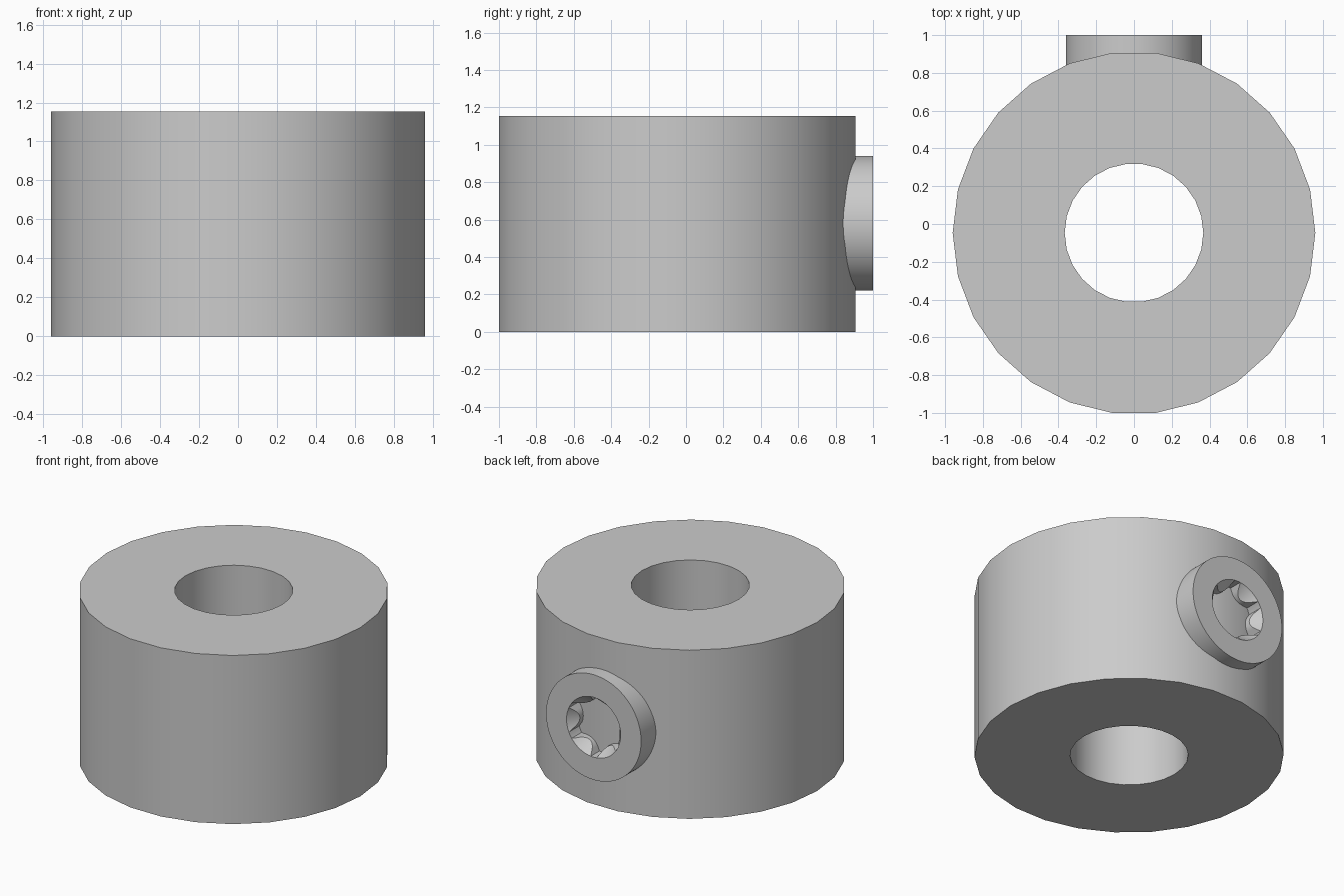
import bpy
import bmesh
import math

cube = bpy.data.objects.get("Cube")
if cube:
    bpy.data.objects.remove(cube, do_unlink=True)

steel = bpy.data.materials.new("plain grey steel")
steel.use_nodes = True
GREY = (0.6, 0.6, 0.6, 1)
steel.diffuse_color = GREY
steel.node_tree.nodes["Principled BSDF"].inputs["Base Color"].default_value = GREY


def ring(count, point):
    """Points around a full turn, each given by point(angle)."""
    return [point(math.tau * i / count) for i in range(count)]


def loft(name, rings, closed):
    """Skin consecutive rings; join last to first, or cap both ends."""
    bm = bmesh.new()
    loops = [[bm.verts.new(p) for p in r] for r in rings]
    pairs = list(zip(loops, loops[1:]))
    if closed:
        pairs.append((loops[-1], loops[0]))
    else:
        bm.faces.new(loops[0])
        bm.faces.new(loops[-1])
    for a, b in pairs:
        for i in range(len(a)):
            j = (i + 1) % len(a)
            bm.faces.new((a[i], a[j], b[j], b[i]))
    bmesh.ops.remove_doubles(bm, verts=bm.verts, dist=0.0001)
    bmesh.ops.recalc_face_normals(bm, faces=bm.faces)
    mesh = bpy.data.meshes.new(name)
    bm.to_mesh(mesh)
    bm.free()
    mesh.materials.append(steel)
    obj = bpy.data.objects.new(name, mesh)
    bpy.context.collection.objects.link(obj)
    bpy.ops.object.select_all(action="DESELECT")
    obj.select_set(True)
    bpy.context.view_layer.objects.active = obj
    bpy.ops.object.shade_smooth_by_angle(angle=math.radians(30))
    return obj


# Collar: thick tube around a vertical bore
HEIGHT, CENTRE_Y, OUTER, BORE = 1.155, -0.047, 0.96, 0.367


def collar_ring(radius, z):
    return ring(26, lambda a: (radius * math.cos(a), CENTRE_Y + radius * math.sin(a), z))


loft("collar", [collar_ring(OUTER, 0), collar_ring(OUTER, HEIGHT),
                collar_ring(BORE, HEIGHT), collar_ring(BORE, 0)], closed=True)

# Set screw: round body with a six-lobed, chamfered socket in its outer end
SCREW_Z, SCREW_R, SOCKET_R = 0.58, 0.36, 0.205
INNER_Y, FACE_Y, FLOOR_Y = 0.45, 1.0, 0.7
LOBE_CENTRE, LOBE_R = 0.25, 0.1


def socket_radius(a):
    """Socket circle with six round ribs bulging inwards."""
    step = math.tau / 6
    phi = (a + step / 2) % step - step / 2
    inside = LOBE_R ** 2 - (LOBE_CENTRE * math.sin(phi)) ** 2
    if inside <= 0:
        return SOCKET_R
    return min(SOCKET_R, LOBE_CENTRE * math.cos(phi) - math.sqrt(inside))


def screw_ring(radius, y):
    return ring(120, lambda a: (radius(a) * math.cos(a), y(a),
                                SCREW_Z + radius(a) * math.sin(a)))


def body(a):
    return SCREW_R


def rim(a):
    return SOCKET_R


def chamfer_y(a):
    return FACE_Y - 1.2 * (SOCKET_R - socket_radius(a))


loft("set_screw", [screw_ring(body, lambda a: INNER_Y),
                   screw_ring(body, lambda a: FACE_Y),
                   screw_ring(rim, lambda a: FACE_Y),
                   screw_ring(socket_radius, chamfer_y),
                   screw_ring(socket_radius, lambda a: FLOOR_Y)], closed=False)
